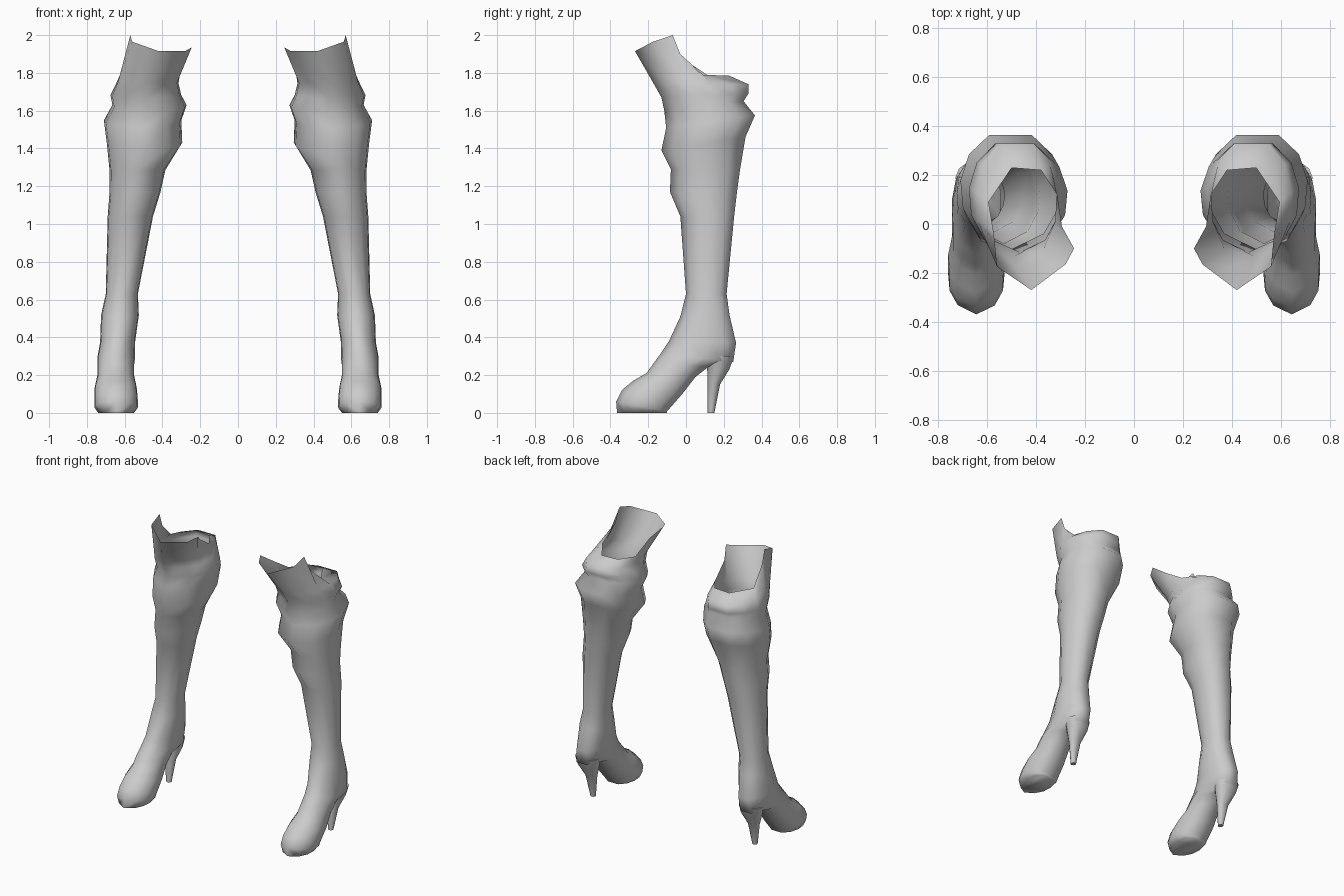
import bpy, bmesh, math

grey = bpy.data.materials.new("light grey leather")
grey.diffuse_color = (0.6, 0.6, 0.6, 1)

# Half outline (side, front-to-back): pointed front, flat back
HALF = [(.66, .14), (.95, .36), (1, .6), (.83, .83), (.42, 1)]
OUTLINE = [(0, 0)] + HALF + [(-s, t) for s, t in reversed(HALF)]


def ring(xl, xr, yf, zf, yb, zb):
    """Cross-section running from a front point to a back point."""
    return [((xl + xr) / 2 + s * (xr - xl) / 2,
             yf + (yb - yf) * t, zf + (zb - zf) * t) for s, t in OUTLINE]


def loft(name, rings, cap_start, cap_end):
    """Skin a stack of rings and mirror it to the other leg."""
    bm = bmesh.new()
    rows = [[bm.verts.new(p) for p in r] for r in rings]
    n = len(rows[0])
    for a, b in zip(rows, rows[1:]):
        for i in range(n):
            j = (i + 1) % n
            bm.faces.new((a[i], b[i], b[j], a[j]))
    if cap_start:
        bm.faces.new(rows[0])
    if cap_end:
        bm.faces.new(rows[-1][::-1])
    bmesh.ops.recalc_face_normals(bm, faces=bm.faces)
    me = bpy.data.meshes.new(name)
    bm.to_mesh(me)
    bm.free()
    me.materials.append(grey)
    ob = bpy.data.objects.new(name, me)
    bpy.context.collection.objects.link(ob)
    ob.modifiers.new("other_leg", 'MIRROR').use_axis[0] = True
    bpy.ops.object.select_all(action='DESELECT')
    ob.select_set(True)
    bpy.context.view_layer.objects.active = ob
    bpy.ops.object.shade_smooth_by_angle(angle=math.radians(75))
    return ob


# Open rim: high pointed front, low back folded inward
rim = [(.42, -.27, 1.915), (.56, -.175, 1.965), (.57, -.07, 2.0),
       (.575, -.03, 1.90), (.595, .09, 1.79), (.50, .23, 1.785),
       (.38, .22, 1.785), (.315, .12, 1.785), (.295, -.01, 1.87),
       (.245, -.10, 1.935), (.28, -.165, 1.915)]

# Shaft and foot: x left, x right, front y, front z, back y, back z
sections = [
    (.315, .645, -.175, 1.75, .33, 1.74),  # folded collar
    (.30, .675, -.13, 1.67, .33, 1.69),
    (.272, .665, -.115, 1.60, .305, 1.65), # knee
    (.30, .71, -.105, 1.51, .365, 1.575),  # calf bulge
    (.295, .695, -.13, 1.39, .315, 1.46),
    (.385, .68, -.08, 1.29, .285, 1.28),
    (.41, .68, -.085, 1.17, .27, 1.17),
    (.45, .69, -.03, 1.04, .255, 1.04),
    (.53, .70, .0, .63, .215, .63),        # ankle
    (.525, .725, -.03, .51, .23, .52),
    (.545, .73, -.09, .38, .265, .37),
    (.545, .745, -.13, .32, .25, .27),     # instep
    (.55, .745, -.17, .265, .12, .245),
    (.55, .745, -.21, .21, .05, .19),
    (.535, .76, -.28, .17, -.02, .10),     # toe
    (.53, .76, -.34, .12, -.09, .02),
    (.53, .76, -.37, .06, -.10, .008),
    (.55, .74, -.365, .0, -.10, .0),
]
loft("boot", [rim] + [ring(*s) for s in sections], False, True)

# Slim tapered heel flowing out of the back of the boot
heel = [(.56, .73, .10, .30, .253, .30), (.57, .715, .112, .24, .232, .235),
        (.60, .68, .115, .15, .18, .15), (.62, .655, .115, .0, .15, .0)]
loft("heel", [ring(*h) for h in heel], True, True)
